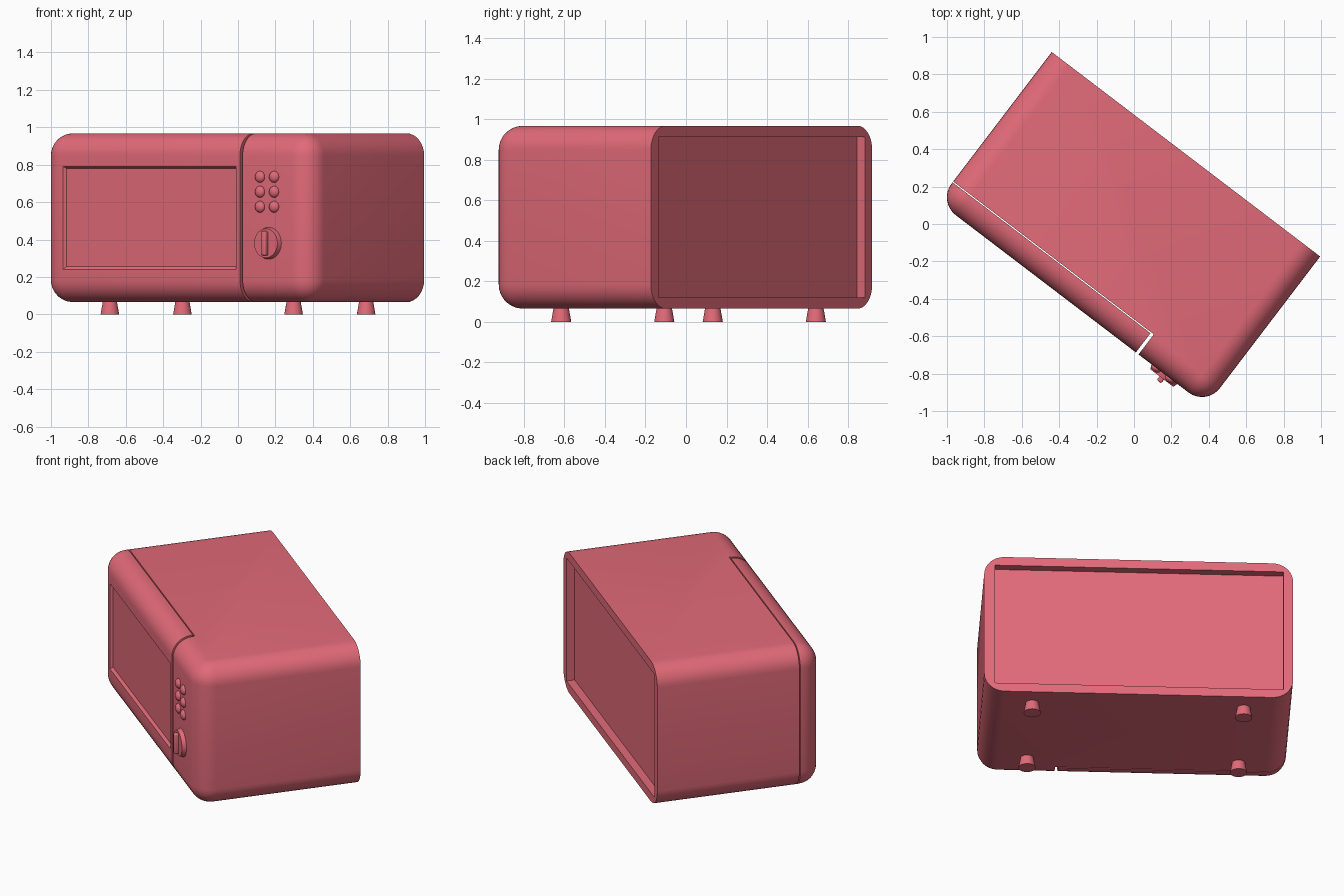
import bpy, bmesh, math
from mathutils import Matrix, Vector

if "Cube" in bpy.data.objects:
    bpy.data.objects.remove(bpy.data.objects["Cube"], do_unlink=True)

TURN = Matrix.Rotation(math.radians(-37.3), 4, "Z")
LEFT, RIGHT, FRONT, BACK, BOTTOM, TOP = -0.907, 0.897, -0.54, 0.465, 0.065, 0.968
SPLIT_X, SPLIT_Y, RADIUS = 0.442, -0.405, 0.12

# Single coral enamel
coral = bpy.data.materials.new("coral_enamel")
coral.use_nodes = True
color = (0.76, 0.145, 0.19, 1)
coral.diffuse_color = color
coral.node_tree.nodes["Principled BSDF"].inputs["Base Color"].default_value = color


def finish(bm, name, smooth=True):
    mesh = bpy.data.meshes.new(name)
    bmesh.ops.recalc_face_normals(bm, faces=bm.faces)
    for face in bm.faces:
        face.smooth = smooth
    bm.to_mesh(mesh)
    bm.free()
    mesh.materials.append(coral)
    obj = bpy.data.objects.new(name, mesh)
    bpy.context.collection.objects.link(obj)
    obj.matrix_world = TURN
    return obj


def box(low, high):
    low, high = Vector(low), Vector(high)
    bm = bmesh.new()
    bmesh.ops.create_cube(bm, size=1, matrix=Matrix.Translation((low + high) / 2)
                          @ Matrix.Diagonal((*(high - low), 1)))
    return bm


def rounded_shell(name):
    """Block rounded everywhere except around its back face."""
    bm = box((LEFT, FRONT, BOTTOM), (RIGHT, BACK, TOP))
    edges = [e for e in bm.edges if min(v.co.y for v in e.verts) < BACK - 0.01]
    bmesh.ops.bevel(bm, geom=edges, offset=RADIUS, segments=8, profile=0.5, affect="EDGES")
    return finish(bm, name)


def carve(obj, low, high, operation="DIFFERENCE"):
    cutter = finish(box(low, high), "cutter")
    cutter.hide_render = True
    mod = obj.modifiers.new("carve", "BOOLEAN")
    mod.operation, mod.solver, mod.object = operation, "EXACT", cutter
    bpy.context.view_layer.objects.active = obj
    bpy.ops.object.modifier_apply(modifier=mod.name)
    bpy.data.objects.remove(cutter, do_unlink=True)


def shade(obj, angle=40):
    bpy.ops.object.select_all(action="DESELECT")
    obj.select_set(True)
    bpy.context.view_layer.objects.active = obj
    bpy.ops.object.shade_smooth_by_angle(angle=math.radians(angle))


# Housing with the control panel in front and a recessed back
housing = rounded_shell("housing")
carve(housing, (-2, -2, -1), (SPLIT_X, SPLIT_Y, 2))
carve(housing, (-0.85, BACK - 0.05, 0.12), (0.835, 1, 0.912))
shade(housing)

# Door, cut from the same rounded shape
door = rounded_shell("door")
carve(door, (-2, -2, -1), (SPLIT_X - 0.018, SPLIT_Y - 0.006, 2), "INTERSECT")

# Sunken window with sloping edges
bm = box((-0.777, FRONT - 0.015, 0.225), (0.411, FRONT + 0.015, 0.8))
for v in bm.verts:
    if v.co.y > FRONT:
        v.co.x += 0.025 if v.co.x < 0 else -0.025
        v.co.z += 0.03 if v.co.z < 0.5 else -0.02
window_cutter = finish(bm, "window_cutter", False)
mod = door.modifiers.new("window", "BOOLEAN")
mod.operation, mod.solver, mod.object = "DIFFERENCE", "EXACT", window_cutter
bpy.context.view_layer.objects.active = door
bpy.ops.object.modifier_apply(modifier=mod.name)
bpy.data.objects.remove(window_cutter, do_unlink=True)
shade(door, 25)

# Two columns of domed buttons
for column, x in enumerate((0.56, 0.655)):
    for row in range(3):
        bm = bmesh.new()
        bmesh.ops.create_uvsphere(bm, u_segments=20, v_segments=12, radius=0.031,
                                  matrix=Matrix.Translation((x, FRONT, 0.735 - 0.08 * row))
                                  @ Matrix.Diagonal((1, 0.7, 1, 1)))
        finish(bm, f"button_{column + 1}_{row + 1}")

# Round dial with a grip bar
bm = bmesh.new()
bmesh.ops.create_cone(bm, cap_ends=True, segments=40, radius1=0.09, radius2=0.078, depth=0.04,
                      matrix=Matrix.Translation((0.617, FRONT - 0.005, 0.38))
                      @ Matrix.Rotation(math.pi / 2, 4, "X"))
shade(finish(bm, "dial"), 60)
bm = box((0.602, FRONT - 0.05, 0.315), (0.632, FRONT, 0.445))
bmesh.ops.bevel(bm, geom=bm.edges[:], offset=0.008, segments=3, profile=0.5, affect="EDGES")
shade(finish(bm, "dial_grip"))

# Four flared feet
for side, x in (("right", -0.625), ("left", 0.61)):
    for end, y in (("front", -0.31), ("back", 0.33)):
        bm = bmesh.new()
        bmesh.ops.create_cone(bm, cap_ends=True, segments=24, radius1=0.05, radius2=0.036,
                              depth=0.08, matrix=Matrix.Translation((x, y, 0.04)))
        shade(finish(bm, f"{end}_{side}_foot"))
